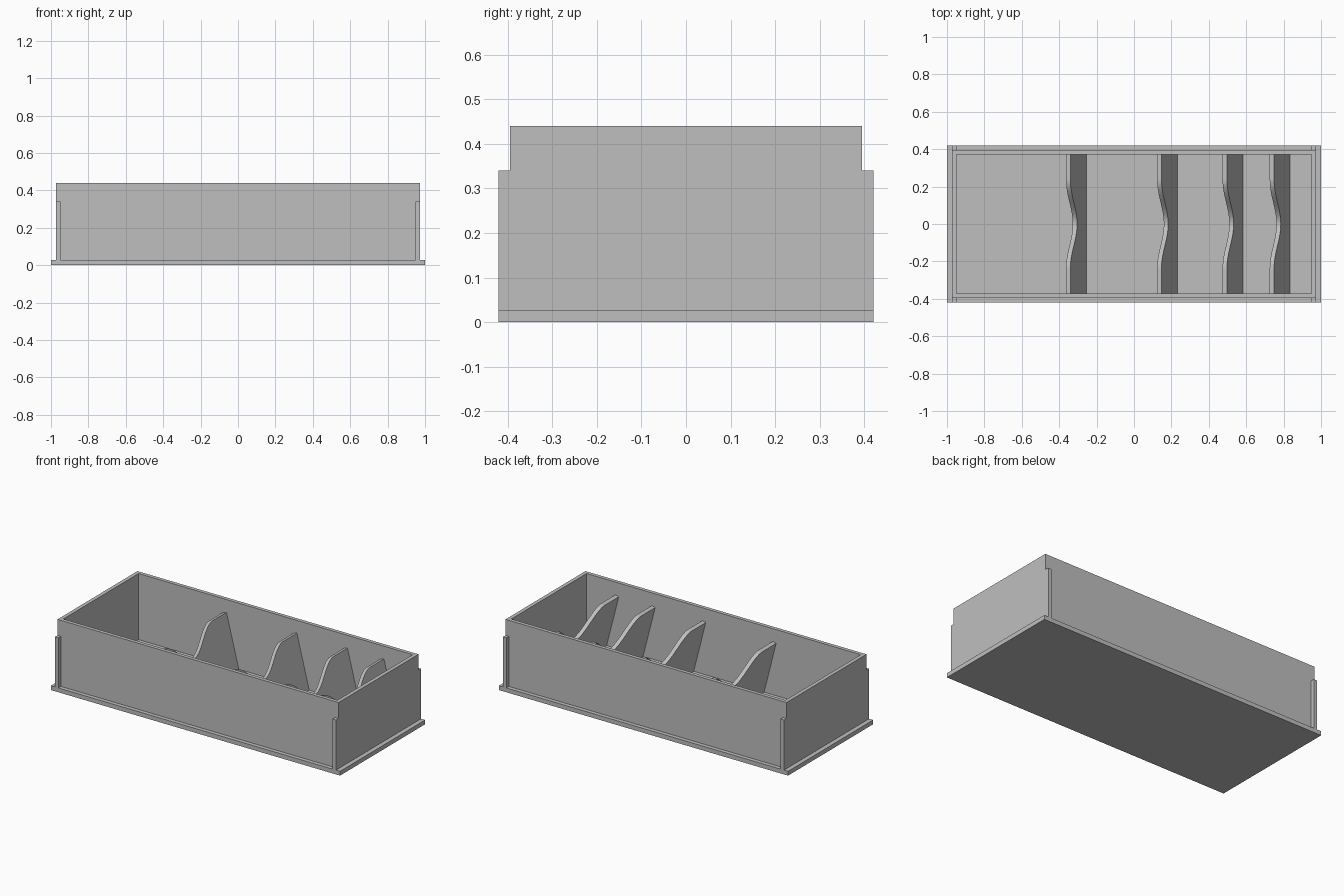
import bpy
import bmesh
import math
from mathutils import Vector

cube = bpy.data.objects.get("Cube")
if cube:
    bpy.data.objects.remove(cube, do_unlink=True)

GREY = (0.52, 0.52, 0.52, 1.0)
grey = bpy.data.materials.new("plain grey")
grey.use_nodes = True
grey.diffuse_color = GREY
grey.node_tree.nodes["Principled BSDF"].inputs["Base Color"].default_value = GREY

# Shared dimensions
FLOOR, LUG_TOP, RIM = 0.027, 0.34, 0.44
OUT_X, IN_X = 0.972, 0.948
BASE_Y, OUT_Y, IN_Y = 0.42, 0.395, 0.372
THICK = OUT_X - IN_X


def finish(name, bm):
    bmesh.ops.recalc_face_normals(bm, faces=bm.faces)
    mesh = bpy.data.meshes.new(name)
    bm.to_mesh(mesh)
    bm.free()
    mesh.materials.append(grey)
    obj = bpy.data.objects.new(name, mesh)
    bpy.context.collection.objects.link(obj)
    return obj


def box(name, low, high):
    bm = bmesh.new()
    bmesh.ops.create_cube(bm, size=1)
    low, high = Vector(low), Vector(high)
    bmesh.ops.scale(bm, vec=high - low, verts=bm.verts)
    bmesh.ops.translate(bm, vec=(low + high) / 2, verts=bm.verts)
    return finish(name, bm)


def end_wall(name, x):
    """Panel with notched upper corners, extruded along x."""
    half = [(BASE_Y, FLOOR), (BASE_Y, LUG_TOP), (OUT_Y, LUG_TOP), (OUT_Y, RIM)]
    outline = half + [(-y, z) for y, z in reversed(half)]
    bm = bmesh.new()
    face = bm.faces.new([bm.verts.new((x, y, z)) for y, z in outline])
    new = bmesh.ops.extrude_face_region(bm, geom=[face])["geom"]
    verts = [g for g in new if isinstance(g, bmesh.types.BMVert)]
    bmesh.ops.translate(bm, vec=(THICK, 0, 0), verts=verts)
    return finish(name, bm)


def divider(name, foot_x, steps=48):
    """Leaning plate whose upper edge dips in the middle."""
    lean = math.atan2(0.085, 0.333)
    bm = bmesh.new()
    columns = []
    for i in range(steps + 1):
        y = IN_Y * (2 * i / steps - 1)
        dip = 0.07 * (1 + math.cos(math.pi * min(abs(y) / 0.235, 1)))
        rise = 0.333 - dip
        columns.append((bm.verts.new((foot_x, y, FLOOR)),
                        bm.verts.new((foot_x - rise * math.tan(lean), y, FLOOR + rise))))
    for (a, b), (c, d) in zip(columns, columns[1:]):
        bm.faces.new((a, c, d, b))
    new = bmesh.ops.extrude_face_region(bm, geom=bm.faces[:])["geom"]
    verts = [g for g in new if isinstance(g, bmesh.types.BMVert)]
    normal = Vector((-math.cos(lean), 0, -math.sin(lean)))
    bmesh.ops.translate(bm, vec=normal * THICK, verts=verts)
    obj = finish(name, bm)
    bpy.ops.object.select_all(action='DESELECT')
    obj.select_set(True)
    bpy.context.view_layer.objects.active = obj
    bpy.ops.object.shade_smooth_by_angle(angle=math.radians(30))


# Tray shell
box("base_plate", (-1, -BASE_Y, 0), (1, BASE_Y, FLOOR))
box("front_wall", (-IN_X, -OUT_Y, FLOOR), (IN_X, -IN_Y, RIM))
box("back_wall", (-IN_X, IN_Y, FLOOR), (IN_X, OUT_Y, RIM))
end_wall("right_end_wall", -OUT_X)
end_wall("left_end_wall", IN_X)

# Leaning dividers, closer together towards the left end
for n, foot in enumerate((-0.255, 0.232, 0.582, 0.834), 1):
    divider(f"divider_{n}", foot)
